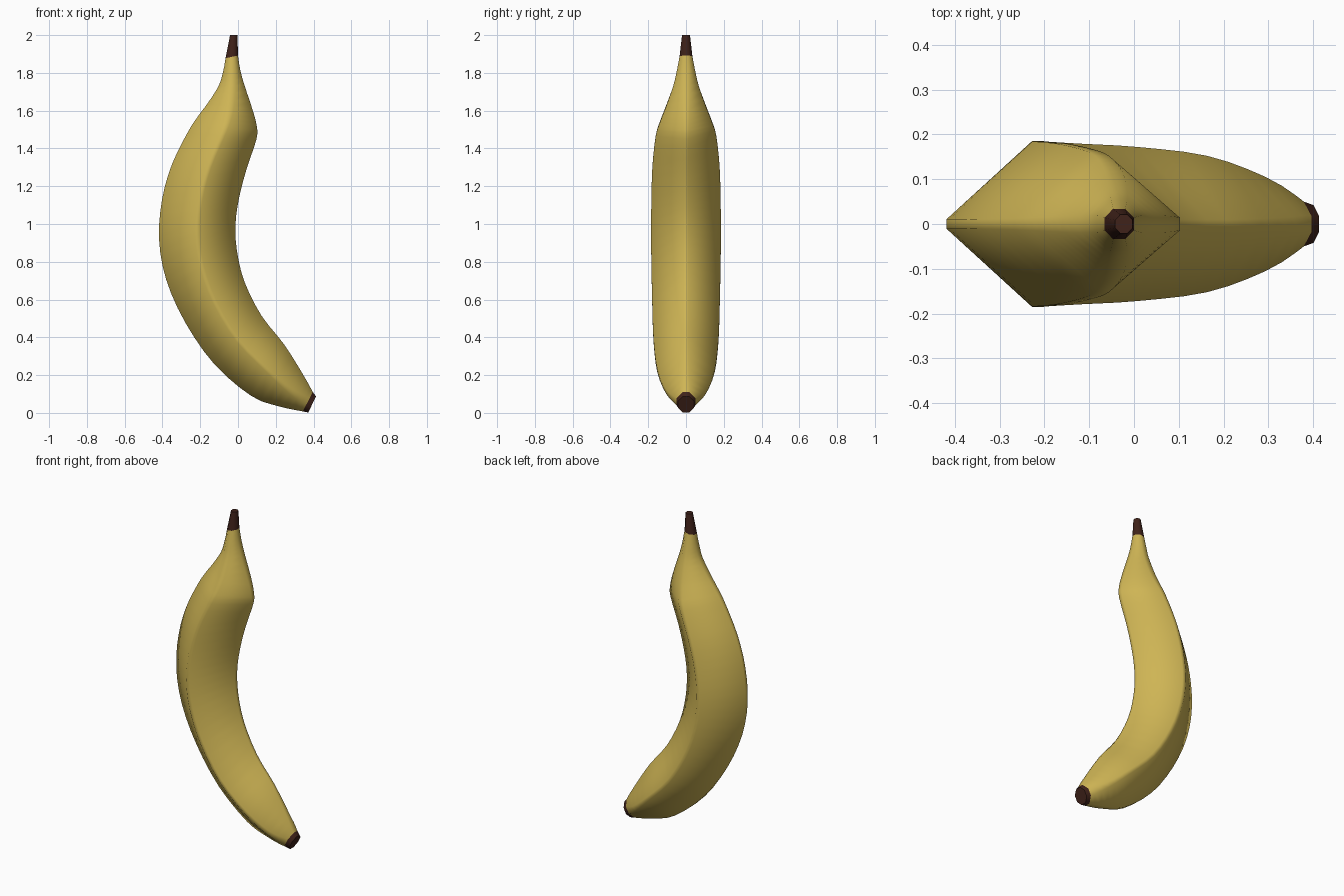
import bpy

if "Cube" in bpy.data.objects:
    bpy.data.objects.remove(bpy.data.objects["Cube"])

# Each ring: outer x, outer z, inner x, inner z, half depth in y, corner cut
RINGS = [
    (0.372, 0.002, 0.413, 0.088, 0.042, 0.41),
    (0.343, 0.008, 0.396, 0.110, 0.050, 0.36),
    (0.215, 0.035, 0.352, 0.190, 0.105, 0.15),
    (0.070, 0.090, 0.246, 0.360, 0.152, 0.07),
    (-0.125, 0.257, 0.124, 0.515, 0.172, 0.06),
    (-0.280, 0.480, 0.034, 0.695, 0.179, 0.06),
    (-0.380, 0.705, -0.006, 0.860, 0.183, 0.06),
    (-0.418, 0.920, -0.013, 1.000, 0.185, 0.06),
    (-0.402, 1.130, 0.005, 1.135, 0.183, 0.06),
    (-0.350, 1.315, 0.045, 1.290, 0.178, 0.06),
    (-0.267, 1.484, 0.098, 1.450, 0.160, 0.08),
    (-0.212, 1.570, 0.099, 1.520, 0.136, 0.11),
    (-0.160, 1.640, 0.077, 1.605, 0.106, 0.17),
    (-0.103, 1.730, 0.034, 1.735, 0.067, 0.28),
    (-0.078, 1.810, 0.012, 1.815, 0.048, 0.38),
    (-0.066, 1.878, 0.000, 1.892, 0.034, 0.41),
    (-0.042, 2.000, -0.003, 2.000, 0.021, 0.41),
]


def material(name, color):
    mat = bpy.data.materials.new(name)
    mat.diffuse_color = (*color, 1)
    mat.use_nodes = True
    mat.node_tree.nodes["Principled BSDF"].inputs["Base Color"].default_value = mat.diffuse_color
    return mat


def smooth_rings(rings, steps=3):
    """Catmull-Rom interpolation between rings."""
    pts = [rings[0]] + rings + [rings[-1]]
    out = []
    for p0, p1, p2, p3 in zip(pts, pts[1:], pts[2:], pts[3:]):
        for s in range(steps):
            t = s / steps
            out.append(tuple(
                b + 0.5 * t * (c - a + t * (2 * a - 5 * b + 4 * c - d
                                            + t * (3 * (b - c) + d - a)))
                for a, b, c, d in zip(p0, p1, p2, p3)))
    return out + [rings[-1]]


def loft(name, rings, mat, cap_start=False, cap_end=False):
    """Skin a diamond section with cut corners through the rings."""
    verts, faces = [], []
    for ox, oz, ix, iz, b, f in rings:
        section = [(1, -f), (1, f), (f, 1), (-f, 1),
                   (-1, f), (-1, -f), (-f, -1), (f, -1)]
        for u, v in section:
            w = (u + 1) / 2
            verts.append((ox + (ix - ox) * w, v * b, oz + (iz - oz) * w))
    for r in range(len(rings) - 1):
        for k in range(8):
            a, n = r * 8 + k, r * 8 + (k + 1) % 8
            faces.append((a, n, n + 8, a + 8))
    if cap_start:
        faces.append(tuple(range(7, -1, -1)))
    if cap_end:
        last = 8 * (len(rings) - 1)
        faces.append(tuple(range(last, last + 8)))
    mesh = bpy.data.meshes.new(name)
    mesh.from_pydata(verts, [], faces)
    mesh.materials.append(mat)
    obj = bpy.data.objects.new(name, mesh)
    bpy.context.collection.objects.link(obj)
    bpy.ops.object.select_all(action='DESELECT')
    obj.select_set(True)
    bpy.context.view_layer.objects.active = obj
    bpy.ops.object.shade_smooth_by_angle(angle=1.05)
    return obj


yellow = material("peel_yellow", (0.62, 0.46, 0.09))
brown = material("tip_brown", (0.05, 0.016, 0.01))

# Peel, blossom end and stem
loft("peel", smooth_rings(RINGS[1:-1]), yellow)
loft("blossom_end", RINGS[:2], brown, cap_start=True)
loft("stem", RINGS[-2:], brown, cap_end=True)
